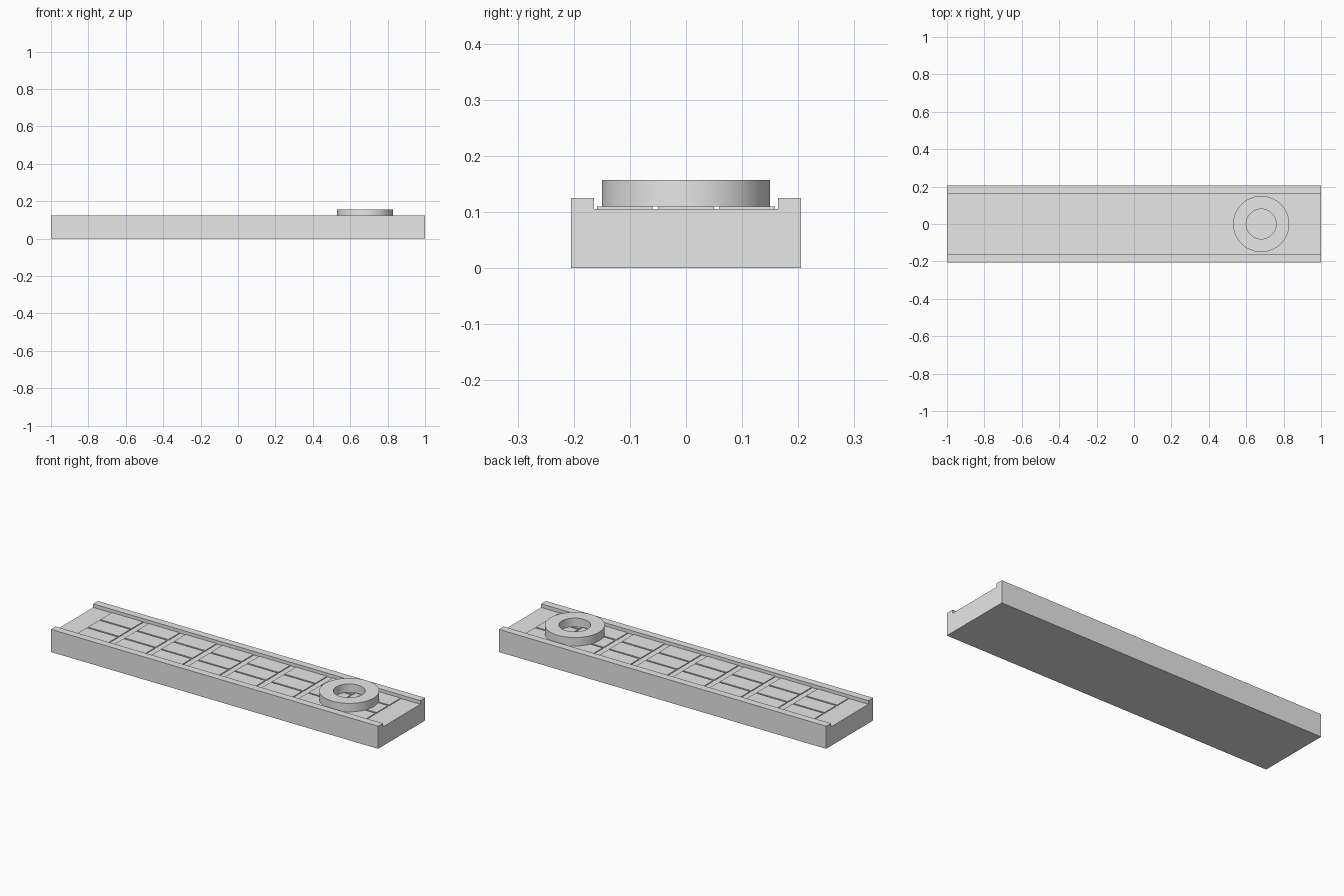
import bpy, bmesh, math

if "Cube" in bpy.data.objects:
    bpy.data.objects.remove(bpy.data.objects["Cube"])

grey = bpy.data.materials.new("light grey")
grey.diffuse_color = (0.8, 0.8, 0.8, 1)
grey.use_nodes = True
grey.node_tree.nodes["Principled BSDF"].inputs["Base Color"].default_value = grey.diffuse_color


def finish(name, bm):
    bmesh.ops.recalc_face_normals(bm, faces=bm.faces)
    me = bpy.data.meshes.new(name)
    bm.to_mesh(me)
    bm.free()
    me.materials.append(grey)
    ob = bpy.data.objects.new(name, me)
    bpy.context.collection.objects.link(ob)
    return ob


# Tray: channel profile with two side rails, swept along x
W, RAIL, FLOOR, TOP = 0.205, 0.164, 0.105, 0.125
half = [(W, 0), (W, TOP), (RAIL, TOP), (RAIL, FLOOR)]
profile = half + [(-y, z) for y, z in reversed(half)]
bm = bmesh.new()
face = bm.faces.new([bm.verts.new((-1, y, z)) for y, z in profile])
ext = bmesh.ops.extrude_face_region(bm, geom=[face], use_keep_orig=True)
bmesh.ops.translate(bm, vec=(2, 0, 0),
                    verts=[g for g in ext["geom"] if isinstance(g, bmesh.types.BMVert)])
finish("tray", bm)

# Tiles: three rows of thin raised plates on the tray floor
COLS, PITCH_X, LEN_X = 8, 0.225, 0.19
PITCH_Y, LEN_Y, TILE_TOP = 0.109, 0.1, 0.11
bm = bmesh.new()
for c in range(COLS):
    for r in (-1, 0, 1):
        new = bmesh.ops.create_cube(bm, size=1)["verts"]
        bmesh.ops.scale(bm, vec=(LEN_X, LEN_Y, TILE_TOP - FLOOR), verts=new)
        bmesh.ops.translate(bm, verts=new, vec=((c - (COLS - 1) / 2) * PITCH_X,
                                                r * PITCH_Y, (TILE_TOP + FLOOR) / 2))
finish("floor_tiles", bm)

# Ring: rectangular section revolved about its own axis
bm = bmesh.new()
N = 64
section = [(0.15, 0.11), (0.15, 0.157), (0.08, 0.157), (0.08, 0.11)]
loops = []
for i in range(N):
    a = 2 * math.pi * i / N
    loops.append([bm.verts.new((0.68 + r * math.cos(a), r * math.sin(a), z)) for r, z in section])
for i in range(N):
    a, b = loops[i], loops[(i + 1) % N]
    for k in range(4):
        bm.faces.new((a[k], b[k], b[(k + 1) % 4], a[(k + 1) % 4]))
ring = finish("ring", bm)
bpy.context.view_layer.objects.active = ring
ring.select_set(True)
bpy.ops.object.shade_smooth_by_angle(angle=math.radians(40))
